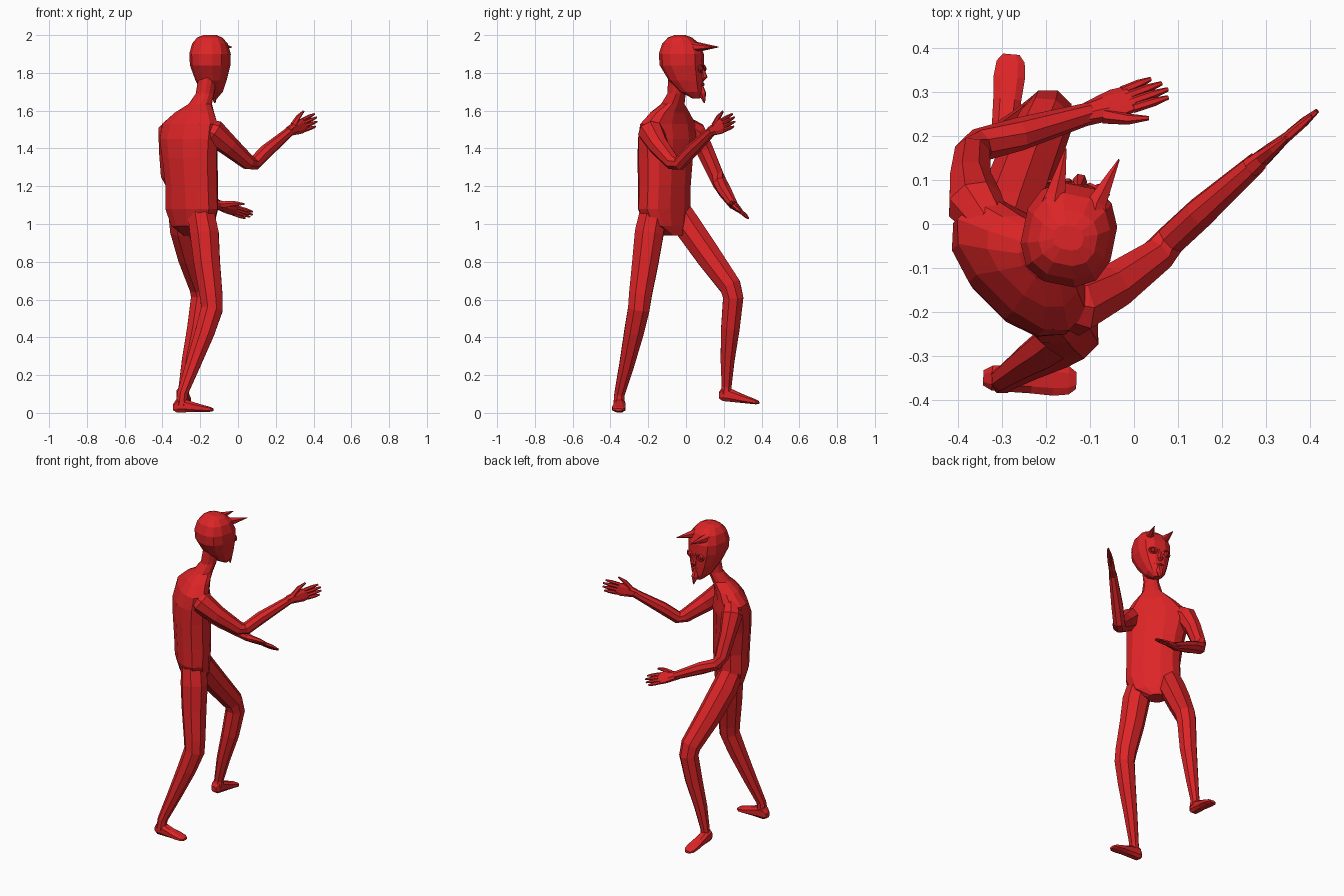
import bpy, bmesh, math
from mathutils import Vector as V

red = bpy.data.materials.new("red")
red.diffuse_color = (0.72, 0.018, 0.02, 1)


def ring(c, u, v, n=8, p=1.0):
    """Points of a (squared) ellipse around c with half axes u and v."""
    pts = []
    for i in range(n):
        a = 2 * math.pi * (i + 0.5) / n
        s, t = math.cos(a), math.sin(a)
        s, t = math.copysign(abs(s) ** p, s), math.copysign(abs(t) ** p, t)
        pts.append(V(c) + u * s + v * t)
    return pts


def loft(name, rings):
    """Flat-faced skin over rings, closed at both ends."""
    bm = bmesh.new()
    rows = [[bm.verts.new(q) for q in r] for r in rings]
    n = len(rows[0])
    for a, b in zip(rows, rows[1:]):
        for i in range(n):
            bm.faces.new((a[i], a[(i + 1) % n], b[(i + 1) % n], b[i]))
    bm.faces.new(rows[0])
    bm.faces.new(rows[-1])
    bmesh.ops.recalc_face_normals(bm, faces=bm.faces)
    me = bpy.data.meshes.new(name)
    bm.to_mesh(me)
    bm.free()
    me.materials.append(red)
    ob = bpy.data.objects.new(name, me)
    bpy.context.collection.objects.link(ob)
    return ob


def limb(name, path, ref=(0.7, 0.7, 0.1), n=8):
    """Tube through (x, y, z, radius) points."""
    P = [V(q[:3]) for q in path]
    rings = []
    for i, q in enumerate(path):
        d = (P[min(i + 1, len(P) - 1)] - P[max(i - 1, 0)]).normalized()
        u = d.cross(V(ref)).normalized()
        rings.append(ring(P[i], u * q[3], d.cross(u) * q[3], n))
    return loft(name, rings)


# torso and neck: (x, y, z, half width, half depth), turned to face +x +y
R, F = V((0.7071, -0.7071, 0)), V((0.7071, 0.7071, 0))
torso = [(-.235, -.07, .94, .05, .05), (-.24, -.105, .99, .13, .085),
         (-.245, -.115, 1.08, .165, .1), (-.245, -.115, 1.2, .16, .105),
         (-.255, -.11, 1.35, .17, .108), (-.26, -.1, 1.45, .185, .108),
         (-.255, -.095, 1.53, .185, .09), (-.23, -.085, 1.59, .125, .072),
         (-.2, -.07, 1.635, .062, .056), (-.175, -.05, 1.69, .047, .045),
         (-.16, -.045, 1.78, .048, .046)]
loft("torso", [ring((x, y, z), R * a, F * b, 12, .85) for x, y, z, a, b in torso])

# head: (z, back, front, half width) along the gaze direction
hf, hr = V((0.2, 0.98, 0)), V((0.98, -0.2, 0))
H = V((-0.143, 0, 0))
head = [(1.665, .035, .075, .022), (1.70, -.03, .088, .055), (1.76, -.09, .092, .08),
        (1.84, -.138, .094, .104), (1.90, -.143, .092, .107), (1.955, -.125, .068, .092),
        (1.987, -.095, .03, .066), (2.0, -.06, -.005, .035)]
loft("head", [ring(H + hf * (b + f) / 2 + V((0, 0, z)), hr * a, hf * (f - b) / 2, 12, .8)
              for z, b, f, a in head])


def face_pt(s, f, z, r):
    """Point given sideways, forward and up on the head."""
    return (*(H + hr * s + hf * f + V((0, 0, z))), r)


# face: nose, beard, lips, eyes with rings
limb("nose", [face_pt(0, .085, 1.84, .008), face_pt(0, .1, 1.775, .017),
              face_pt(0, .09, 1.762, .008)], (0.98, -.2, 0), 6)
limb("beard", [face_pt(0, .078, 1.735, .014), face_pt(0, .088, 1.69, .022),
               face_pt(0, .1, 1.64, .003)], (0.98, -.2, 0), 6)
limb("lips", [face_pt(-.035, .08, 1.742, .004), face_pt(0, .093, 1.738, .009),
              face_pt(.035, .08, 1.742, .004)], (0, 0, 1), 6)
for side, tag in ((-1, "left"), (1, "right")):
    eye = V(face_pt(side * .045, .089, 1.822, 0)[:3])
    bpy.ops.mesh.primitive_torus_add(major_segments=10, minor_segments=4, major_radius=.024,
                                     minor_radius=.006, location=eye,
                                     rotation=(math.pi / 2, 0, -.2 - side * .25))
    ob = bpy.context.object
    ob.name, ob.scale = tag + "_eye_ring", (1, .75, 1)
    ob.data.materials.append(red)
    bpy.ops.mesh.primitive_uv_sphere_add(segments=8, ring_count=5, radius=.014, location=eye)
    ob = bpy.context.object
    ob.name = tag + "_eye"
    ob.data.materials.append(red)
    # horns flare outward
    tip = (-.155, .172) if side < 0 else (-.034, .147)
    limb(tag + "_horn", [face_pt(side * .046, .015, 1.935, .04), face_pt(side * .048, .06, 1.937, .025),
                         (*tip, 1.937, .002)], (0, 0, 1), 6)

# arms: shoulder, upper arm, elbow, forearm, wrist
limb("right_arm", [(-.19, -.17, 1.51, .05), (-.13, -.185, 1.485, .07), (-.05, -.145, 1.415, .056),
                   (.055, -.07, 1.325, .041), (.085, -.035, 1.32, .037), (.15, .025, 1.385, .037),
                   (.28, .14, 1.495, .025)], (-.6, .7, .1))
limb("left_arm", [(-.33, .0, 1.52, .05), (-.362, .045, 1.485, .065), (-.372, .1, 1.39, .05),
                  (-.368, .158, 1.26, .043), (-.35, .18, 1.215, .039), (-.26, .205, 1.175, .038),
                  (-.1, .252, 1.1, .025)], (-.7, .5, .6))


def hand(name, wrist, d, thumb):
    """Flat palm, four fingers and a thumb; d points along the fingers."""
    w, d = V(wrist), V(d).normalized()
    s = (V(thumb) - d * V(thumb).dot(d)).normalized()
    n = d.cross(s)
    loft(name + "_palm", [ring(w + d * t, s * a, n * b, 8, .8) for t, a, b in
                          ((-.02, .024, .024), (.04, .036, .018), (.07, .041, .014), (.105, .037, .010))])
    for i, ln in enumerate((.082, .092, .087, .07)):
        k = 1.5 - i
        a, b = w + d * .095 + s * k * .019, w + d * (.1 + ln) + s * k * .022
        limb(f"{name}_finger_{i + 1}", [(*a, .011), (*a.lerp(b, .6), .010), (*b, .005)], n, 6)
    a, b, c = w + d * .025 + s * .02, w + d * .07 + s * .052, w + d * .115 + s * .07
    limb(name + "_thumb", [(*a, .018), (*b, .013), (*c, .005)], n, 6)


hand("right_hand", (.28, .14, 1.495), (.14, .12, .06), (-.2, -.2, 1))
hand("left_hand", (-.1, .252, 1.1), (.18, .065, -.06), (.15, -.72, .6))

# legs: hip, thigh, knee, calf, ankle
limb("right_leg", [(-.2, -.17, 1.08, .075), (-.178, -.195, .95, .082), (-.165, -.215, .8, .075),
                   (-.142, -.242, .62, .065), (-.138, -.25, .55, .062), (-.175, -.275, .43, .056),
                   (-.24, -.315, .25, .042), (-.295, -.352, .1, .03), (-.3, -.355, .04, .032)])
limb("left_leg", [(-.305, -.045, 1.08, .07), (-.288, .015, .98, .078), (-.25, .12, .83, .073),
                  (-.2, .235, .67, .062), (-.195, .25, .61, .058), (-.22, .235, .45, .053),
                  (-.26, .22, .28, .04), (-.288, .215, .14, .028), (-.29, .212, .1, .031)])


def foot(name, heel, d, drop):
    """Sections along the foot: distance, half width, bottom, top."""
    d = V(d).normalized()
    s = V((-d.y, d.x, 0))
    up = V((0, 0, 1))
    secs = ((0, .018, .012, .045), (.02, .03, 0, .075), (.06, .032, 0, .07), (.11, .034, 0, .052),
            (.16, .038, 0, .036), (.195, .034, 0, .026), (.212, .02, .003, .018))
    loft(name, [ring(V(heel) + d * t + up * ((lo + hi) / 2 - drop * t), s * a, up * (hi - lo) * .53, 8, .75)
                for t, a, lo, hi in secs])


foot("right_foot", (-.343, -.35, .002), (1, -.03, 0), -.02)
foot("left_foot", (-.298, .175, .065), (.09, 1, 0), .1)
